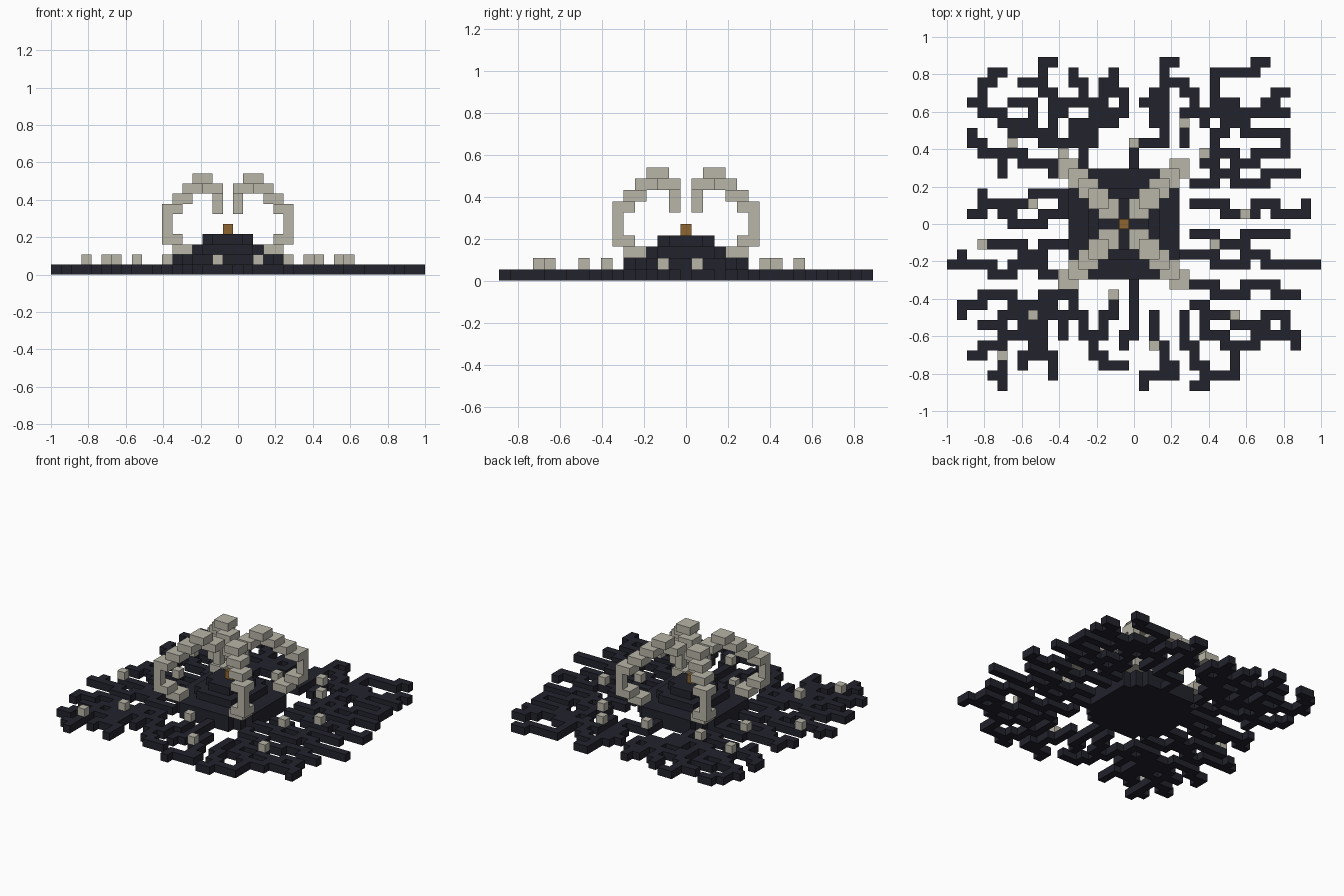
import bpy, bmesh
from mathutils import Vector

cube = bpy.data.objects.get("Cube")
if cube:
    bpy.data.objects.remove(cube, do_unlink=True)

COLS, ROWS = 37, 33
V = 2 / COLS            # edge of one block
CX, CY = 17, 16         # block column and row of the centre


def material(name, rgb):
    m = bpy.data.materials.new(name)
    m.use_nodes = True
    m.diffuse_color = (*rgb, 1)
    m.node_tree.nodes["Principled BSDF"].inputs["Base Color"].default_value = (*rgb, 1)
    return m


DARK = material("dark stone", (0.016, 0.016, 0.026))
BONE = material("pale bone", (0.48, 0.46, 0.39))
AMBER = material("amber", (0.27, 0.13, 0.03))


def blocks(name, cells, mat):
    """Outer skin of a set of unit blocks (column, row from the back, layer)."""
    cells = {(c, ROWS - 1 - r, k) for c, r, k in cells}
    bm = bmesh.new()
    for cell in sorted(cells):
        for axis in range(3):
            for side in (0, 1):
                near = list(cell)
                near[axis] += 2 * side - 1
                if tuple(near) in cells:
                    continue
                quad = []
                for u, v in ((0, 0), (1, 0), (1, 1), (0, 1)):
                    p = Vector(cell)
                    p[axis] += side
                    p[(axis + 1) % 3] += u
                    p[(axis + 2) % 3] += v
                    quad.append(bm.verts.new((p - Vector((COLS / 2, ROWS / 2, 0))) * V))
                bm.faces.new(quad if side else quad[::-1])
    bmesh.ops.remove_doubles(bm, verts=bm.verts, dist=V / 100)
    mesh = bpy.data.meshes.new(name)
    bm.to_mesh(mesh)
    bm.free()
    mesh.materials.append(mat)
    ob = bpy.data.objects.new(name, mesh)
    bpy.context.collection.objects.link(ob)


def walk(col, row, moves):
    """Blocks along a crooked path: Left, Right, Up (back), Down (front)."""
    step = {"L": (-1, 0), "R": (1, 0), "U": (0, -1), "D": (0, 1)}
    yield col, row, 0
    for m in moves:
        col, row = col + step[m][0], row + step[m][1]
        yield col, row, 0


def disc(radius, layer):
    n = int(radius)
    return {(CX + i, CY + j, layer) for i in range(-n, n + 1) for j in range(-n, n + 1)
            if i * i + j * j <= radius * radius}


# Ground roots, each from its tip towards the mound
back_roots = [
    (5, 1, "LDLDDLRDRRDRR"), (10, 0, "LDDLLRRDRDD"), (12, 1, "DRDDLLDLDDDRD"),
    (6, 4, "RRDDDLRRDR"), (16, 1, "DLDRRDDLDLLDDLDD"), (14, 4, "RDLD"),
    (12, 6, "RDLD"), (22, 0, "LDDRRDRDDLDDD"), (19, 4, "RURDDLDRDDLLLDD"),
    (31, 0, "LDLLLLDDDRRDLLLD"), (33, 3, "LDLDLLL"), (33, 5, "LL"),
    (33, 7, "DDLLLDLLULLDL"), (33, 7, "LLLLULLDLDDL"),
]
right_roots = [
    (34, 11, "LLLDLLLULLDLL"), (35, 14, "DLLLULLDLLLULLL"), (33, 17, "LLLLDLLLULL"),
    (36, 20, "LLLLLULLDLLLULLL"), (34, 23, "LLULLLDLLLULLLU"),
    (33, 26, "ULLDLLLULLLUL"), (34, 28, "ULLLLDLLLULLUU"),
]
front_roots = [
    (28, 29, "DDLLLULUULUUU"), (24, 32, "RU"), (19, 32, "URRRULUULUUU"),
    (17, 30, "LLULUULUU"), (18, 27, "UUUUU"), (18, 27, "LD"),
    (10, 31, "UULUULUURRUU"), (5, 32, "ULRUUUURRURR"), (2, 29, "RURR"),
    (7, 30, "URUU"), (16, 23, "DDLDD"), (12, 23, "DDLDD"),
]
left_roots = [
    (1, 25, "URRURRRDRRRURR"), (3, 26, "RRURR"), (0, 20, "RRRRDRRURRRDRRR"),
    (1, 19, "D"), (3, 18, "RRRRDRRURRR"), (2, 15, "RURRDRDRRRURR"),
    (3, 13, "DRRRRRURRRDR"), (2, 7, "DRDRRRRDRRRDRR"), (5, 11, "UU"), (6, 9, "UU"),
]
for name, paths in (("back_roots", back_roots), ("right_roots", right_roots),
                    ("front_roots", front_roots), ("left_roots", left_roots)):
    blocks(name, {cell for p in paths for cell in walk(*p)} - disc(5.9, 0), DARK)

# Stepped mound and the ember on its top
blocks("mound", disc(5.9, 0) | disc(5.9, 1) | disc(3.7, 2) | disc(2.3, 3), DARK)
blocks("ember", {(CX, CY, 4)}, AMBER)

# Four curled ribs on the diagonals: (layer, inner offset, outer offset)
rib = [(2, 4, 5), (3, 5, 6), (4, 6, 6), (5, 6, 6), (6, 5, 6), (7, 4, 5),
       (8, 3, 4), (9, 2, 3), (8, 1, 2), (7, 1, 1), (6, 1, 1)]
for name, sx, sy in (("back_left_rib", 1, -1), ("back_right_rib", -1, -1),
                     ("front_left_rib", 1, 1), ("front_right_rib", -1, 1)):
    blocks(name, {(CX + sx * i, CY + sy * j, k) for k, a, b in rib
                  for i in range(a, b + 1) for j in range(a, b + 1)}, BONE)

# Loose bone blocks lying on the roots
loose = [(23, 6), (6, 8), (18, 8), (25, 9), (8, 14), (29, 15), (3, 18),
         (26, 18), (16, 23), (8, 25), (28, 25), (20, 28), (5, 29), (11, 9)]
blocks("loose_bones", {(c, r, 1) for c, r in loose}, BONE)
